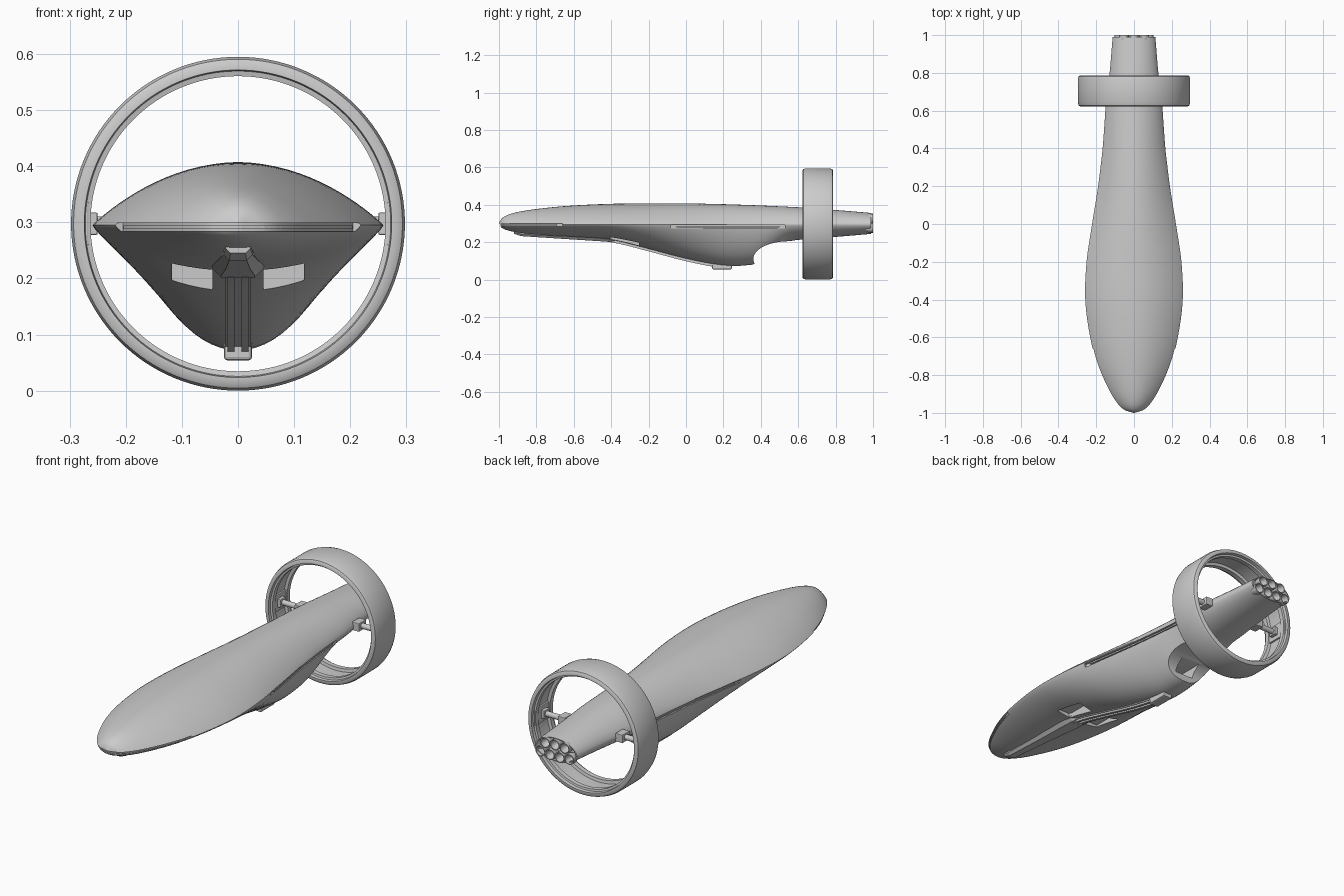
import bpy, bmesh, math
from mathutils import Vector

if "Cube" in bpy.data.objects:
    bpy.data.objects.remove(bpy.data.objects["Cube"])

CZ = 0.2975   # height of ring axis and hull waterline
# hull stations: y, half width, top z, bottom z
ST = [(-1, .006, .302, .292), (-.985, .052, .326, .276), (-.95, .09, .347, .262),
      (-.88, .134, .365, .248), (-.75, .192, .383, .236), (-.6, .232, .396, .228),
      (-.4, .258, .405, .212), (-.2, .251, .407, .164), (0, .222, .407, .111),
      (.2, .19, .403, .074), (.32, .175, .399, .076), (.4, .166, .396, .094),
      (.55, .155, .389, .203), (.62, .15, .385, .213), (.8, .129, .372, .228),
      (.99, .113, .356, .244)]


def hull_at(y, k):
    """Smooth interpolation of station column k at y."""
    n = len(ST)
    i = max(j for j in range(n - 1) if ST[j][0] <= y or j == 0)

    def slope(j):
        a, b = ST[max(j - 1, 0)], ST[min(j + 1, n - 1)]
        return (b[k] - a[k]) / (b[0] - a[0])
    a, b = ST[i], ST[i + 1]
    h = b[0] - a[0]
    t = (y - a[0]) / h
    return ((2*t**3 - 3*t**2 + 1) * a[k] + (t**3 - 2*t**2 + t) * h * slope(i)
            + (3*t**2 - 2*t**3) * b[k] + (t**3 - t**2) * h * slope(i + 1))


def loft(name, rings, closed=False):
    bm = bmesh.new()
    vs = [[bm.verts.new(p) for p in r] for r in rings]
    m = len(vs[0])
    pairs = list(zip(vs, vs[1:])) + ([(vs[-1], vs[0])] if closed else [])
    for a, b in pairs:
        for i in range(m):
            bm.faces.new((a[i], a[(i + 1) % m], b[(i + 1) % m], b[i]))
    if not closed:
        bm.faces.new(vs[0])
        bm.faces.new(vs[-1])
    bmesh.ops.recalc_face_normals(bm, faces=bm.faces)
    me = bpy.data.meshes.new(name)
    bm.to_mesh(me)
    bm.free()
    ob = bpy.data.objects.new(name, me)
    bpy.context.collection.objects.link(ob)
    return ob


def smooth(ob, deg=32):
    bpy.ops.object.select_all(action='DESELECT')
    ob.select_set(True)
    bpy.context.view_layer.objects.active = ob
    bpy.ops.object.shade_smooth_by_angle(angle=math.radians(deg))
    return ob


def box(name, x0, x1, y0, y1, z0, z1, bevel=0):
    ob = loft(name, [[(x0, y, z0), (x1, y, z0), (x1, y, z1), (x0, y, z1)] for y in (y0, y1)])
    if bevel:
        md = ob.modifiers.new("bevel", 'BEVEL')
        md.width, md.segments = bevel, 2
    return ob


def strip(name, path, inner, outer, z0, z1):
    """Band following a plan outline, between two offsets from it."""
    rings = []
    for i, p in enumerate(path):
        d = Vector(path[min(i + 1, len(path) - 1)]) - Vector(path[max(i - 1, 0)])
        nrm = Vector((d.y, -d.x)).normalized()
        a, b = Vector(p) + nrm * inner, Vector(p) + nrm * outer
        rings.append([(a.x, a.y, z0), (b.x, b.y, z0), (b.x, b.y, z1), (a.x, a.y, z1)])
    return loft(name, rings)


def lathe(name, prof, cx, cz, n):
    """Spin a closed (radius, y) profile round an axis along y."""
    rings = [[(cx + r * math.cos(2*math.pi*i/n), y, cz + r * math.sin(2*math.pi*i/n))
              for r, y in prof] for i in range(n)]
    return smooth(loft(name, rings, True))


def section(y, scale=1, shift=0, n=72):
    w, zt, zb = (hull_at(y, k) for k in (1, 2, 3))
    t = min(max((y - .1) / .9, 0), 1)
    pu, pl = .95 - .4 * t, .76 - .2 * t
    zm, out = .295, []
    for i in range(n):
        a = 2 * math.pi * i / n
        s = math.sin(a)
        z = zm + (zt - zm) * s**(2*pu) if s >= 0 else zm - (zm - zb) * (-s)**(2*pl)
        out.append((w * math.cos(a) * scale, y + shift, zm + (z - zm) * scale + .004 * (1 - scale)))
    return out


# hull with recessed tail
rings = [section(-1 + 1.99 * (i / 70)**1.6) for i in range(71)]
rings += [section(.99, .94), section(.99, .92, -.03)]
hull = loft("hull", rings)

# slot outlines: round the nose and along each flank
nose = [(math.copysign(hull_at(-1 + .34*s*s, 1), s) if s else 0, -1 + .34*s*s)
        for s in [i / 20 - 1 for i in range(41)]]
flank = [(hull_at(y, 1), y) for y in [-.08 + .61 * i / 20 for i in range(21)]]
flank_l = [(-x, y) for x, y in reversed(flank)]

# cutters: slots, belly exhaust scoop and opening, belly intakes
cutters = [strip("cut_nose", nose, -.014, .03, .284, .299),
           strip("cut_flank_r", flank, -.014, .03, .274, .291),
           strip("cut_flank_l", flank_l, -.014, .03, .274, .291),
           loft("cut_scoop", [[(x, .55 + .19 * math.cos(a), .11 + .095 * math.sin(a))
                               for a in [2 * math.pi * i / 64 for i in range(64)]] for x in (-.3, .3)]),
           box("cut_exhaust", -.05, .05, .26, .46, .122, .176)]
for s in (-1, 1):
    x0, x1 = sorted((s * .045, s * .118))
    cutters.append(box("cut_intake", x0, x1, -.41, -.25, .1, .236))
for c in cutters:
    c.hide_render = True
    md = hull.modifiers.new(c.name, 'BOOLEAN')
    md.operation, md.solver, md.object = 'DIFFERENCE', 'EXACT', c
dg = bpy.context.evaluated_depsgraph_get()
mesh = bpy.data.meshes.new_from_object(hull.evaluated_get(dg))
hull.modifiers.clear()
hull.data = mesh
for c in cutters:
    bpy.data.objects.remove(c)
smooth(hull)

# thin bars inside the slots
strip("nose_slot_bar", nose[1:-1], -.018, -.006, .288, .294)
for nm, p in (("right", flank), ("left", flank_l)):
    strip(nm + "_slot_bar", p[1:-1], -.018, -.004, .279, .286)

# chin pod under the nose, widening toward the rear
pod = []
for y, w, z0 in ((-.92, .022, .245), (-.88, .026, .232), (-.65, .036, .217),
                 (-.46, .05, .205), (-.41, .05, .202), (-.38, .038, .208)):
    c, z1 = w * .4, .268
    pod.append([(-w + c, y, z0), (w - c, y, z0), (w, y, z0 + c), (w, y, z1 - c),
                (w - c, y, z1), (-w + c, y, z1), (-w, y, z1 - c), (-w, y, z0 + c)])
loft("chin_pod", pod)

# keel rails along the belly, ending in a block
ys = [-.42 + .6 * i / 20 for i in range(21)]


def rail(name, x0, x1, drop):
    loft(name, [[(x0, y, hull_at(y, 3) - drop), (x1, y, hull_at(y, 3) - drop),
                 (x1, y, hull_at(y, 3) + .02), (x0, y, hull_at(y, 3) + .02)] for y in ys])


rail("keel_base", -.023, .023, .004)
for s in (-1, 1):
    rail("keel_rail", *sorted((s * .006, s * .019)), .013)
box("keel_block", -.025, .025, .14, .245, .054, .1, .006)

# ring duct
lathe("ring", [(.284, .622), (.293, .627), (.2975, .642), (.2975, .768), (.293, .782),
               (.284, .787), (.274, .787), (.272, .772), (.263, .77), (.263, .748), (.277, .745),
               (.277, .664), (.263, .661), (.263, .638), (.272, .636), (.274, .622)], 0, CZ, 128)

# struts, ring plates and hull blocks
for s in (-1, 1):
    def side(name, x0, x1, *r):
        box(name, *sorted((s * x0, s * x1)), *r, .003)
    side("ring_plate", .266, .284, .635, .775, CZ - .04, CZ + .04)
    side("ring_socket", .25, .27, .682, .722, CZ - .02, CZ + .02)
    side("hull_block", .135, .172, .675, .73, CZ - .02, CZ + .02)
    smooth(loft("strut", [[(s * x, .702 + .013 * math.cos(a), CZ + .013 * math.sin(a))
                           for a in [math.pi * i / 10 for i in range(20)]] for x in (.13, .275)]))

# engine nozzles in two packed rows
for x, z in [(-.052, .324), (0, .327), (.052, .324), (-.077, .277), (-.026, .273), (.026, .273), (.077, .277)]:
    lathe("nozzle", [(.016, .95), (.025, .975), (.025, 1), (.021, 1), (.019, .978), (.008, .955), (.004, .95)], x, z, 24)
